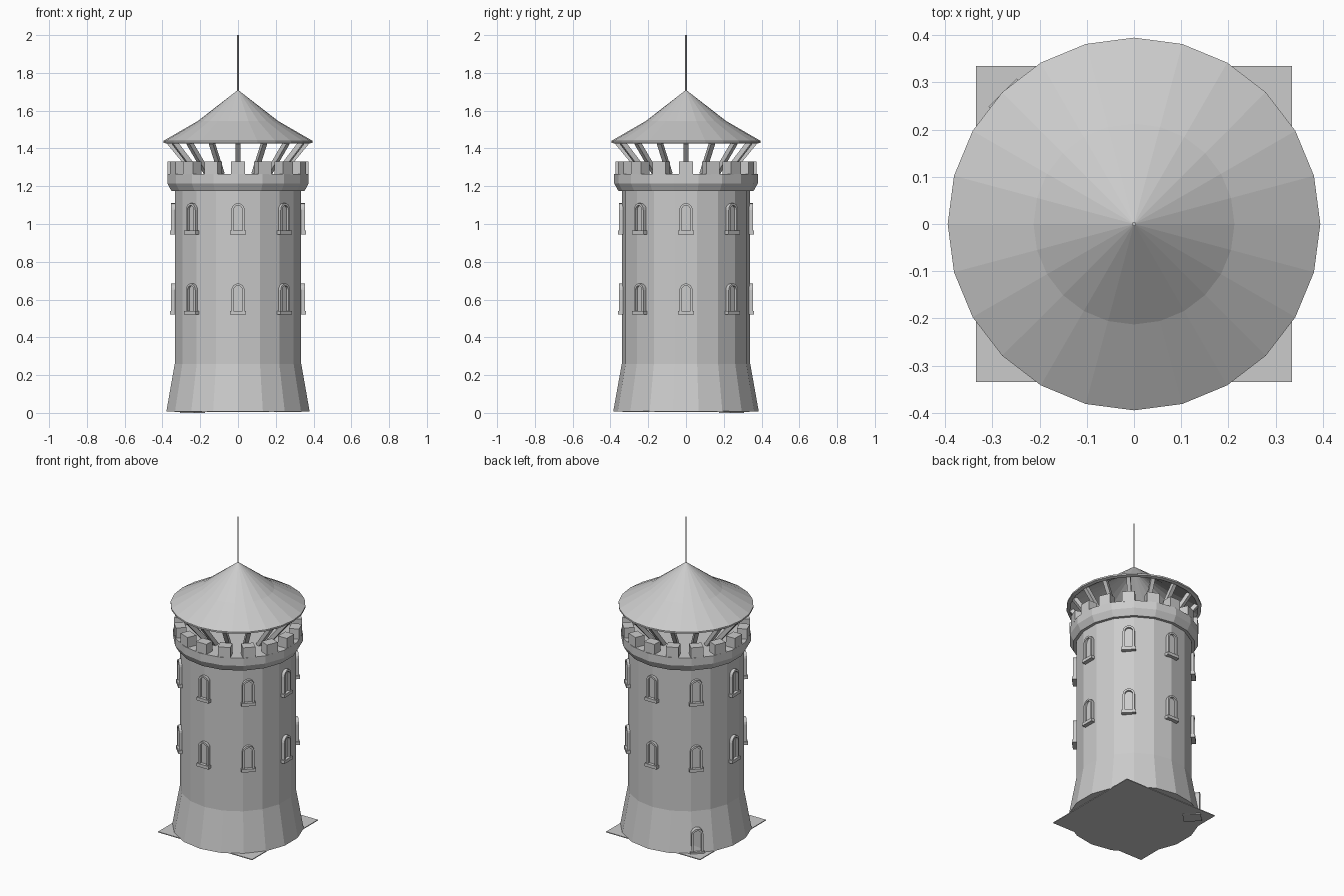
import bpy
import bmesh
from math import cos, sin, pi, radians
from mathutils import Matrix, Vector

if "Cube" in bpy.data.objects:
    bpy.data.objects.remove(bpy.data.objects["Cube"], do_unlink=True)

stone = bpy.data.materials.new("light_grey")
stone.use_nodes = True
grey = (0.6, 0.6, 0.6, 1)
stone.diffuse_color = grey
stone.node_tree.nodes["Principled BSDF"].inputs["Base Color"].default_value = grey


def finish(bm, name):
    bmesh.ops.recalc_face_normals(bm, faces=bm.faces)
    mesh = bpy.data.meshes.new(name)
    bm.to_mesh(mesh)
    bm.free()
    mesh.materials.append(stone)
    obj = bpy.data.objects.new(name, mesh)
    bpy.context.collection.objects.link(obj)
    return obj


def lathe(name, profile, sides):
    """Turn a (radius, height) profile about z; radius 0 ends in a point."""
    bm = bmesh.new()
    rings = []
    for r, z in profile:
        count = sides if r else 1
        rings.append([bm.verts.new((r * cos(a), r * sin(a), z))
                      for a in (2 * pi * i / sides - pi / 2 for i in range(count))])
    for low, high in zip(rings, rings[1:]):
        for i in range(sides):
            j = (i + 1) % sides
            corners = [low[i % len(low)], low[j % len(low)],
                       high[j % len(high)], high[i % len(high)]]
            bm.faces.new(list(dict.fromkeys(corners)))
    return finish(bm, name)


def add_box(bm, lo, hi, turn=Matrix()):
    lo, hi = Vector(lo), Vector(hi)
    place = Matrix.Translation((lo + hi) / 2) @ Matrix.Diagonal((*(hi - lo), 1))
    bmesh.ops.create_cube(bm, size=1, matrix=turn @ place)


def arch(half, bottom, spring, steps=8):
    """Outline of a round-headed opening as (across, height) points."""
    curve = [(half * cos(pi * i / steps), spring + half * sin(pi * i / steps))
             for i in range(steps + 1)]
    return [(half, bottom)] + curve + [(-half, bottom)]


def arched_opening(name, angle, front, base):
    """Raised arched frame with a recessed panel and a sill, facing +x then turned."""
    bm = bmesh.new()
    back, panel = front - 0.1, front - 0.014
    outer = arch(0.035, base + 0.015, base + 0.13)
    inner = arch(0.023, base + 0.015, base + 0.13)
    loops = [[bm.verts.new((x, y, z)) for y, z in outline]
             for x, outline in ((back, outer), (front, outer), (front, inner), (panel, inner))]
    for a, b in zip(loops, loops[1:]):
        for i in range(len(a) - 1):
            bm.faces.new((a[i], a[i + 1], b[i + 1], b[i]))
    bm.faces.new(loops[-1])
    add_box(bm, (back, -0.042, base), (front + 0.006, 0.042, base + 0.02))
    bm.transform(Matrix.Rotation(angle, 4, "Z"))
    return finish(bm, name)


# Ground plate
bm = bmesh.new()
add_box(bm, (-0.335, -0.335, 0.005), (0.335, 0.335, 0.01))
finish(bm, "ground_plate")

# Flared tower body and the overhanging parapet
lathe("tower_body", [(0, 0.008), (0.385, 0.008), (0.34, 0.26), (0.34, 1.2), (0, 1.2)], 18)
lathe("parapet", [(0, 1.175), (0.358, 1.175), (0.38, 1.215), (0.38, 1.265), (0, 1.265)], 18)

# Battlements and the roof struts leaning out behind them
merlons, struts = bmesh.new(), bmesh.new()
foot, head = Vector((0.225, 0, 1.262)), Vector((0.365, 0, 1.432))
lean = (head - foot).to_track_quat("Z", "Y").to_matrix().to_4x4()
for i in range(16):
    turn = Matrix.Rotation(2 * pi * i / 16, 4, "Z")
    add_box(merlons, (0.312, -0.037, 1.26), (0.374, 0.037, 1.33), turn)
    add_box(struts, (-0.012, -0.013, 0), (0.012, 0.013, (head - foot).length),
            turn @ Matrix.Translation(foot) @ lean)
finish(merlons, "battlements")
finish(struts, "roof_struts")

# Hollow two-pitch roof and its pole
lathe("roof", [(0, 1.71), (0.213, 1.545), (0.395, 1.44), (0.395, 1.43),
               (0.375, 1.425), (0.205, 1.53), (0, 1.69)], 24)
lathe("roof_pole", [(0, 1.69), (0.004, 1.69), (0.004, 2), (0, 2)], 8)

# Two rows of windows, and a door at the back corner
for row, base in (("lower", 0.52), ("upper", 0.945)):
    for i in range(8):
        arched_opening(f"{row}_window_{i + 1}", 2 * pi * i / 8, 0.355, base)
arched_opening("door", radians(135), 0.388, 0)
